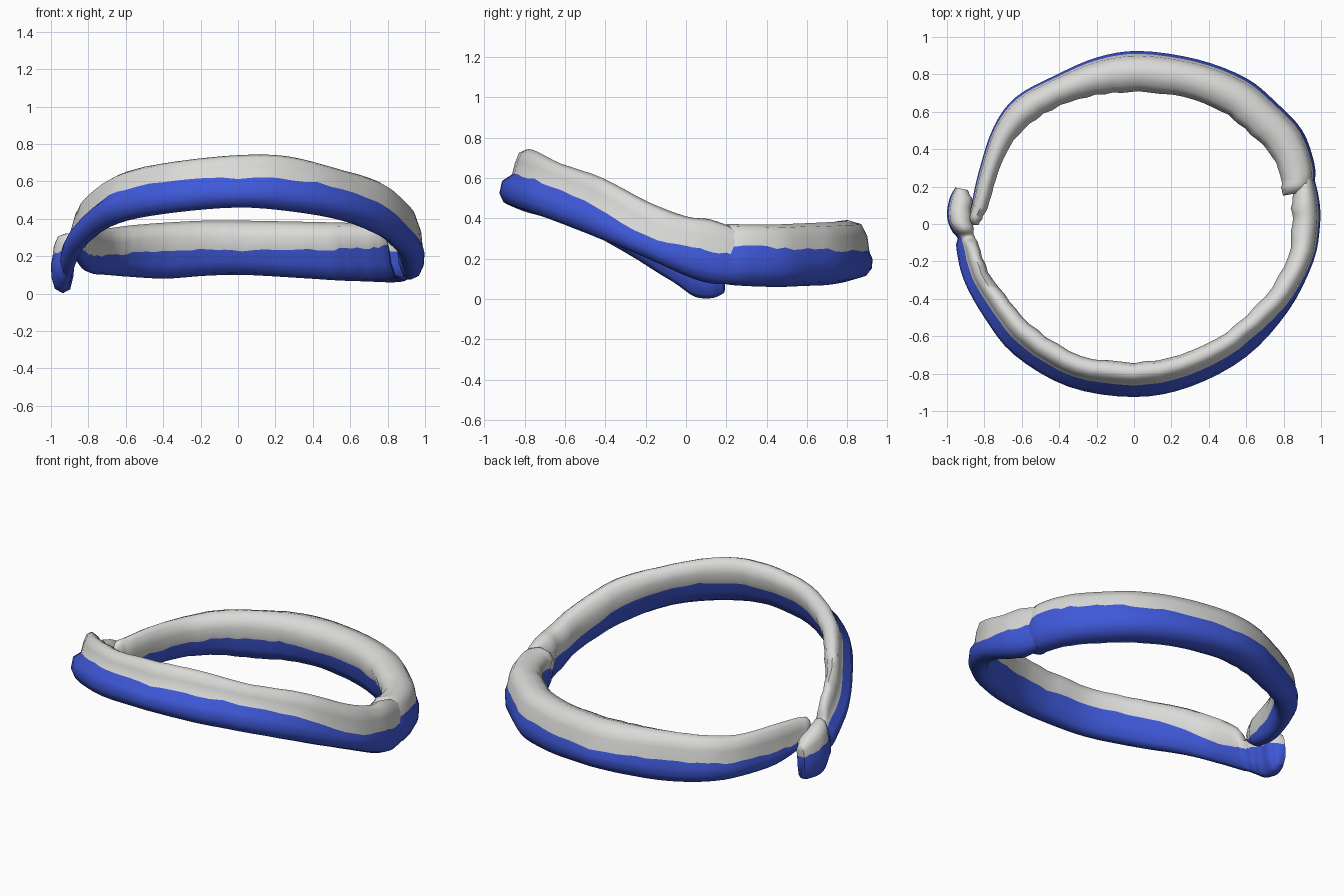
import bpy, bmesh, random
from mathutils import Vector

if "Cube" in bpy.data.objects:
    bpy.data.objects.remove(bpy.data.objects["Cube"])

random.seed(4)


def material(name, rgb):
    m = bpy.data.materials.new(name)
    m.diffuse_color = (*rgb, 1)
    m.use_nodes = True
    m.node_tree.nodes["Principled BSDF"].inputs["Base Color"].default_value = m.diffuse_color
    return m


BLUE = material("blue", (0.05, 0.10, 0.70))
GREY = material("light grey", (0.70, 0.70, 0.69))

# Cross-sections: (u, v) with u = 0 inner .. 1 outer,
# v = 0 bottom, 1 colour split, 2 top. Starts at the inner split.
LEANING = [(.12, .85), (.24, .5), (.38, .14), (.6, 0), (.88, .12), (1, .42), (.93, .8),
           (.66, 1), (.57, 1.5), (.46, 1.88), (.27, 2), (.07, 1.8), (0, 1.35)]
UPRIGHT = [(.08, .97), (.14, .5), (.28, .1), (.55, 0), (.85, .12), (.98, .4), (1, .75),
           (.93, 1), (.88, 1.5), (.74, 1.88), (.45, 2), (.16, 1.85), (0, 1.45)]
SPLIT = 7      # index of the outer split point
STEPS = 4


def clamp(t):
    return min(1, max(0, t))


def catmull(a, b, c, d, t):
    return [0.5 * (2*q + (r-p)*t + (2*p-5*q+4*r-s)*t*t + (3*q-p-3*r+s)*t**3)
            for p, q, r, s in zip(a, b, c, d)]


def band(name, stations):
    """Sweep a section along (outer x, outer y, width, bottom, split, top) stations."""
    rows = []
    last = len(stations) - 1
    for i in range(last):
        quad = [stations[min(max(i + k, 0), last)] for k in (-1, 0, 1, 2)]
        rows += [catmull(*quad, s / STEPS) for s in range(STEPS)]
    rows.append(stations[-1])
    bm = bmesh.new()
    rings = []
    for x, y, w, zb, zs, zt in rows:
        out = Vector((x, y, 0))
        inward = -out.normalized()
        wob = random.uniform(-.005, .005)
        split = zs + random.uniform(-.006, .006)
        # the band leans inward at the front and stands upright elsewhere
        lean = clamp(-y / .12) * clamp((.98 - x) / .3)
        ring = []
        for (u0, v0), (u1, v1) in zip(UPRIGHT, LEANING):
            u, v = u0 + (u1 - u0) * lean, v0 + (v1 - v0) * lean
            z = zb + (split - zb) * v if v < 1 else split + (zt - split) * (v - 1)
            p = out + inward * ((w + wob) * (1 - u))
            ring.append(bm.verts.new((p.x, p.y, max(z, 0))))
        rings.append(ring)
    n = len(UPRIGHT)
    for a, b in zip(rings, rings[1:]):
        for j in range(n):
            k = (j + 1) % n
            f = bm.faces.new((a[j], a[k], b[k], b[j]))
            f.material_index = 0 if j < SPLIT else 1
    # end caps, split by colour
    for ring in (rings[0], rings[-1]):
        bm.faces.new(ring[:SPLIT + 1]).material_index = 0
        bm.faces.new(ring[SPLIT:] + ring[:1]).material_index = 1
    bmesh.ops.recalc_face_normals(bm, faces=bm.faces)
    me = bpy.data.meshes.new(name)
    bm.to_mesh(me)
    bm.free()
    me.materials.append(BLUE)
    me.materials.append(GREY)
    ob = bpy.data.objects.new(name, me)
    bpy.context.collection.objects.link(ob)
    bpy.ops.object.select_all(action='DESELECT')
    ob.select_set(True)
    bpy.context.view_layer.objects.active = ob
    bpy.ops.object.shade_smooth_by_angle(angle=1.2)


# Raised front half, from its low left tip round the front to the right side
band("front_band", [
    (-.955, .195, .07, .03, .17, .23),
    (-.985, .14, .12, .005, .18, .27),
    (-1.0, .05, .13, .01, .20, .31),
    (-.98, -.03, .12, .06, .22, .32),
    (-.945, -.075, .09, .09, .24, .28),
    (-.95, -.13, .12, .12, .27, .38),
    (-.91, -.30, .14, .22, .35, .50),
    (-.80, -.50, .16, .32, .48, .60),
    (-.64, -.70, .18, .39, .56, .665),
    (-.35, -.87, .18, .435, .605, .71),
    (0, -.925, .185, .46, .615, .74),
    (.30, -.87, .18, .44, .61, .735),
    (.60, -.71, .17, .39, .56, .67),
    (.83, -.46, .15, .30, .46, .60),
    (.96, -.20, .14, .20, .31, .48),
    (.995, 0, .15, .115, .265, .41),
    (.99, .13, .15, .078, .235, .395),
    (.96, .26, .10, .075, .22, .35),
])

# Low back half, from the thick right end to the thin left tip
band("back_band", [
    (.95, .18, .15, .09, .23, .335),
    (.965, .22, .18, .073, .25, .37),
    (.965, .32, .19, .065, .265, .37),
    (.90, .50, .21, .06, .25, .37),
    (.76, .65, .22, .065, .25, .375),
    (.60, .78, .22, .07, .24, .38),
    (.34, .88, .21, .085, .24, .385),
    (.03, .925, .22, .10, .235, .39),
    (-.20, .89, .20, .095, .24, .39),
    (-.42, .795, .16, .08, .235, .38),
    (-.63, .68, .16, .09, .225, .365),
    (-.75, .52, .13, .10, .21, .35),
    (-.83, .28, .10, .11, .205, .35),
    (-.87, .10, .09, .16, .21, .34),
    (-.885, .03, .07, .20, .225, .33),
    (-.86, -.005, .03, .23, .24, .30),
])
